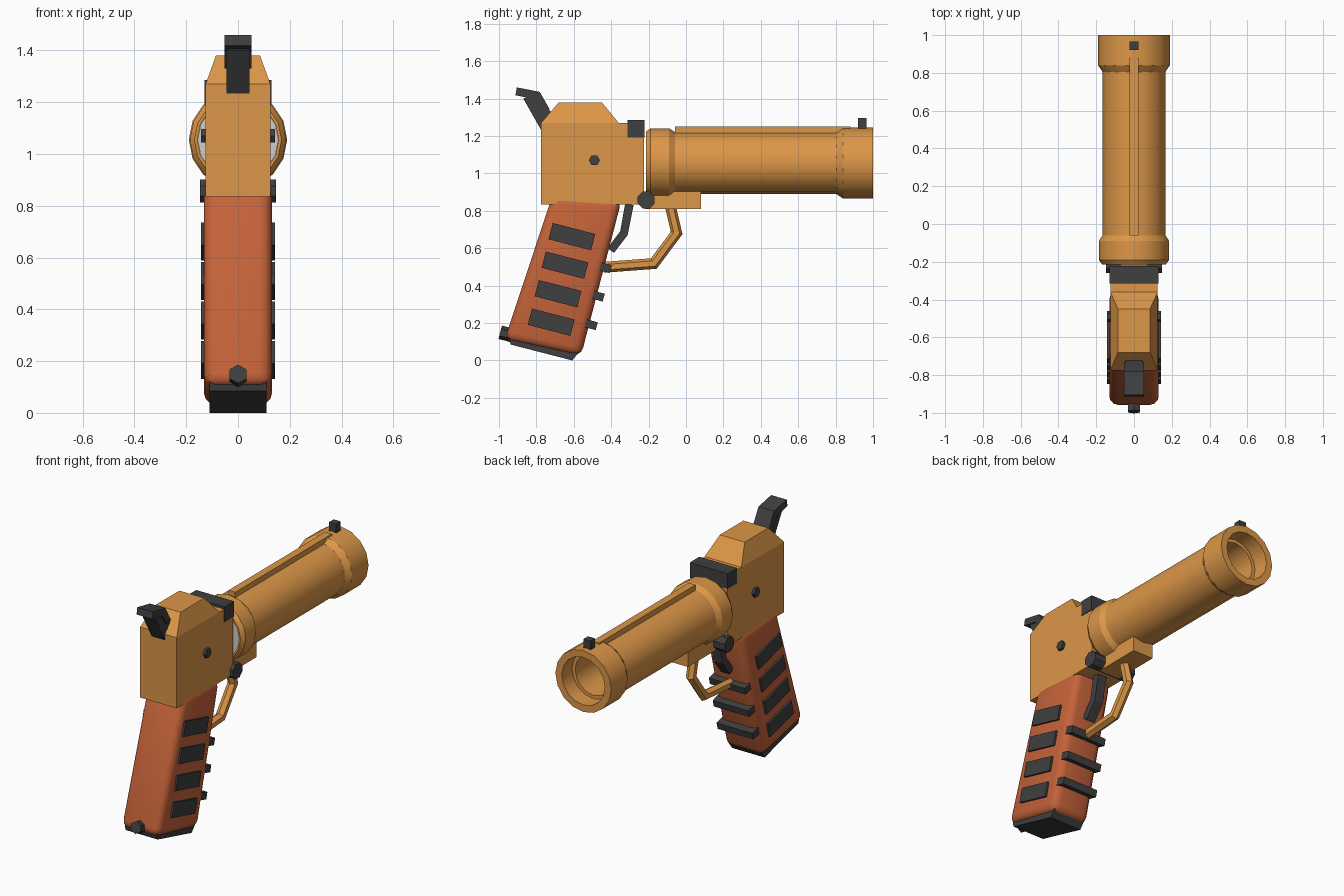
import bpy, bmesh, math
from mathutils import Matrix, Vector

if "Cube" in bpy.data.objects:
    bpy.data.objects.remove(bpy.data.objects["Cube"])


def material(name, rgb):
    m = bpy.data.materials.new(name)
    m.diffuse_color = (*rgb, 1)
    m.use_nodes = True
    m.node_tree.nodes["Principled BSDF"].inputs["Base Color"].default_value = m.diffuse_color
    return m


ORANGE = material("amber_orange", (0.72, 0.31, 0.065))
RUST = material("rust_red", (0.56, 0.125, 0.042))
DARK = material("dark_grey", (0.05, 0.05, 0.05))
PALE = material("pale_grey", (0.62, 0.62, 0.62))
TILT = math.radians(-14.5)   # lean of everything fixed to the grip
AXIS_Z = 1.055               # bore height


def finish(bm, name, mat, smooth=None):
    bmesh.ops.recalc_face_normals(bm, faces=bm.faces)
    me = bpy.data.meshes.new(name)
    bm.to_mesh(me)
    bm.free()
    ob = bpy.data.objects.new(name, me)
    bpy.context.collection.objects.link(ob)
    me.materials.append(mat)
    if smooth:
        bpy.ops.object.select_all(action='DESELECT')
        ob.select_set(True)
        bpy.context.view_layer.objects.active = ob
        bpy.ops.object.shade_smooth_by_angle(angle=math.radians(smooth))
    return ob


def prism(name, pts, half, mat, x=0, bevel=0, smooth=None):
    """Side profile of (y, z) points, extruded across x."""
    bm = bmesh.new()
    f = bm.faces.new([bm.verts.new((x - half, y, z)) for y, z in pts])
    r = bmesh.ops.extrude_face_region(bm, geom=[f])
    bmesh.ops.translate(bm, vec=(2 * half, 0, 0),
                        verts=[v for v in r['geom'] if isinstance(v, bmesh.types.BMVert)])
    bmesh.ops.recalc_face_normals(bm, faces=bm.faces)
    if bevel:
        bmesh.ops.bevel(bm, geom=bm.edges[:], offset=bevel, segments=3,
                        profile=0.5, affect='EDGES', clamp_overlap=True)
    return finish(bm, name, mat, smooth)


def box(name, y, z, dy, dz, half, mat, x=0, angle=0):
    c, s = math.cos(angle), math.sin(angle)
    pts = [(y + a * dy / 2 * c - b * dz / 2 * s, z + a * dy / 2 * s + b * dz / 2 * c)
           for a, b in ((-1, -1), (1, -1), (1, 1), (-1, 1))]
    return prism(name, pts, half, mat, x)


def cylinder(name, loc, r, length, sides, rot, mat):
    bm = bmesh.new()
    bmesh.ops.create_cone(bm, cap_ends=True, segments=sides, radius1=r, radius2=r,
                          depth=length, matrix=Matrix.Translation(loc) @ rot)
    return finish(bm, name, mat)


def lathe(name, profile, mat, sides=16):
    """Closed (y, radius) profile turned about the bore."""
    bm = bmesh.new()
    rings = []
    for y, r in profile:
        rings.append([bm.verts.new((r * math.cos(2 * math.pi * i / sides), y,
                                    AXIS_Z + r * math.sin(2 * math.pi * i / sides)))
                      for i in range(sides)])
    for a, b in zip(rings, rings[1:] + rings[:1]):
        for i in range(sides):
            j = (i + 1) % sides
            bm.faces.new((a[i], a[j], b[j], b[i]))
    return finish(bm, name, mat, 30)


def rod(name, path, r, mat, sides=6):
    """Rod with mitred corners along (y, z) points."""
    bm = bmesh.new()
    p = [Vector((0, y, z)) for y, z in path]
    rings = []
    for i, c in enumerate(p):
        d0 = (p[i] - p[i - 1]).normalized() if i else (p[1] - p[0]).normalized()
        d1 = (p[i + 1] - p[i]).normalized() if i < len(p) - 1 else d0
        t = (d0 + d1).normalized()
        n = Vector((0, -t.z, t.y)) / max(t.dot(d0), 0.5)
        rings.append([bm.verts.new(c + Vector((r * math.cos(a), 0, 0)) + n * r * math.sin(a))
                      for a in (2 * math.pi * (k + 0.5) / sides for k in range(sides))])
    for a, b in zip(rings, rings[1:]):
        for i in range(sides):
            j = (i + 1) % sides
            bm.faces.new((a[i], a[j], b[j], b[i]))
    bm.faces.new(rings[0])
    bm.faces.new(rings[-1])
    return finish(bm, name, mat)


# Barrel with breech collar, muzzle collar and stepped bore
lathe("barrel", [(-0.215, 0.168), (-0.19, 0.186), (-0.09, 0.186), (-0.06, 0.166),
                 (0.805, 0.166), (0.84, 0.19), (1.0, 0.19), (1.0, 0.147),
                 (0.90, 0.147), (0.90, 0.125), (-0.17, 0.125), (-0.17, 0.157),
                 (-0.215, 0.157)], ORANGE)
cylinder("cartridge_base", (0, -0.185, AXIS_Z), 0.156, 0.045, 16,
         Matrix.Rotation(math.pi / 2, 4, 'X'), PALE)
box("barrel_rib", 0.41, 1.225, 0.94, 0.05, 0.023, ORANGE)
box("front_sight", 0.943, 1.262, 0.045, 0.066, 0.024, DARK)

# Frame: main block and tapered top
box("frame", -0.5, 1.0525, 0.55, 0.435, 0.125, ORANGE)
top = prism("frame_top", [(-0.775, 1.27), (-0.36, 1.27), (-0.45, 1.38), (-0.68, 1.38)],
            0.125, ORANGE)
for v in top.data.vertices:
    if v.co.z > 1.3:
        v.co.x *= 0.68
box("rear_latch", -0.268, 1.238, 0.092, 0.094, 0.129, DARK)

# Hinge and cross pins
SIDEWAYS = Matrix.Rotation(math.pi / 2, 4, 'Y')
box("hinge_lug", -0.07, 0.857, 0.30, 0.095, 0.07, ORANGE)
cylinder("hinge_pin", (0, -0.213, 0.857), 0.049, 0.294, 8,
         SIDEWAYS @ Matrix.Rotation(math.pi / 8, 4, 'Z'), DARK)
cylinder("frame_pin", (0, -0.49, 1.07), 0.03, 0.284, 6, SIDEWAYS, DARK)

# Hammer
prism("hammer", [(-0.87, 1.40), (-0.765, 1.215), (-0.70, 1.29), (-0.785, 1.432)], 0.045, DARK)
prism("hammer_spur", [(-0.912, 1.418), (-0.81, 1.397), (-0.765, 1.33), (-0.73, 1.345),
                      (-0.782, 1.436), (-0.905, 1.46)], 0.053, DARK)

# Trigger and guard
prism("trigger", [(-0.325, 0.84), (-0.28, 0.83), (-0.312, 0.67), (-0.385, 0.575),
                  (-0.42, 0.60), (-0.352, 0.69)], 0.03, DARK)
rod("trigger_guard", [(-0.085, 0.83), (-0.05, 0.682), (-0.172, 0.518), (-0.44, 0.498)],
    0.029, ORANGE)

# Grip with side pads and finger ribs
prism("grip", [(-0.97, 0.11), (-0.562, 0.022), (-0.345, 0.855), (-0.715, 0.88)],
      0.131, RUST, bevel=0.045, smooth=35)
for i in range(4):
    for side, label in ((1, "right"), (-1, "left")):
        box(f"grip_pad_{label}_{i + 1}", -0.61 - 0.037 * i, 0.662 - 0.1525 * i,
            0.235, 0.09, 0.012, DARK, x=side * 0.131, angle=TILT)
for i in range(3):
    box(f"finger_rib_{i + 1}", -0.436 - 0.0375 * i, 0.497 - 0.1525 * i,
        0.07, 0.043, 0.122, DARK, angle=TILT)

# Base plate and lanyard stud
prism("base_plate", [(-0.95, 0.145), (-0.938, 0.085), (-0.608, 0.0), (-0.57, 0.047)],
      0.11, DARK)
cylinder("lanyard_stud", (0, -0.945, 0.138), 0.037, 0.10, 6,
         Matrix.Rotation(TILT + math.pi / 2, 4, 'X') @ Matrix.Rotation(0, 4, 'Z'), DARK)
